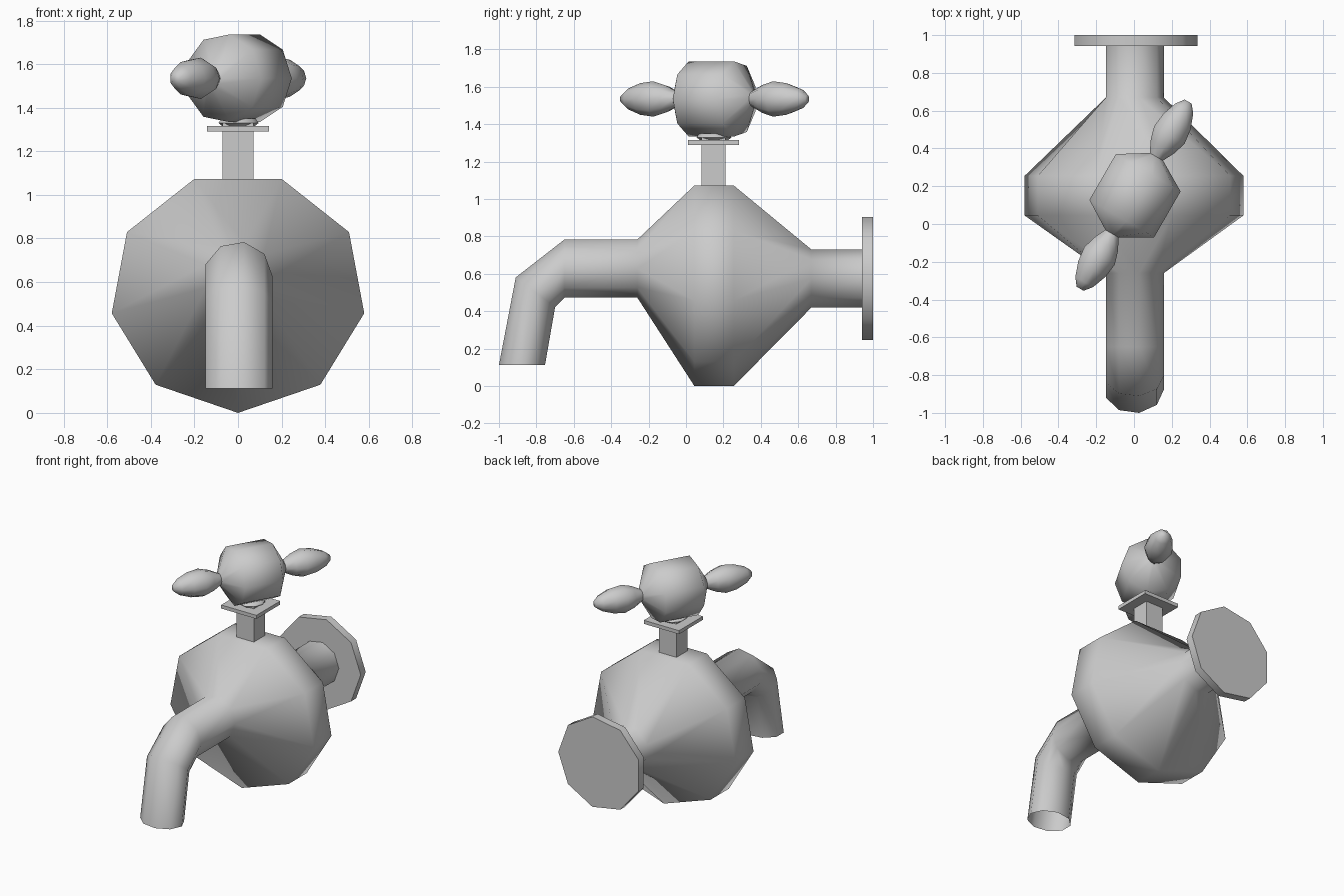
import bpy, bmesh
from math import sin, cos, radians
from mathutils import Vector

if "Cube" in bpy.data.objects:
    bpy.data.objects.remove(bpy.data.objects["Cube"])

N = 9  # sides of every round section


def ring(center, u, v, phase=0.0):
    """Nine-sided section spanned by the two half-axis vectors u and v."""
    c, u, v = Vector(center), Vector(u), Vector(v)
    return [c + u * cos(radians(phase + 40 * i)) + v * sin(radians(phase + 40 * i))
            for i in range(N)]


def loft(name, rings, cap_start=True, cap_end=True):
    bm = bmesh.new()
    loops = [[bm.verts.new(p) for p in r] for r in rings]
    for a, b in zip(loops, loops[1:]):
        for i in range(N):
            j = (i + 1) % N
            bm.faces.new((a[i], a[j], b[j], b[i]))
    if cap_start:
        bm.faces.new(loops[0][::-1])
    if cap_end:
        bm.faces.new(loops[-1])
    bmesh.ops.recalc_face_normals(bm, faces=bm.faces)
    mesh = bpy.data.meshes.new(name)
    bm.to_mesh(mesh)
    bm.free()
    obj = bpy.data.objects.new(name, mesh)
    bpy.context.collection.objects.link(obj)
    smooth(obj, 70)
    return obj


def smooth(obj, angle):
    bpy.ops.object.select_all(action='DESELECT')
    obj.select_set(True)
    bpy.context.view_layer.objects.active = obj
    bpy.ops.object.shade_smooth_by_angle(angle=radians(angle))


def box(name, size, center):
    bpy.ops.mesh.primitive_cube_add(size=1, location=center)
    obj = bpy.context.object
    obj.name = name
    obj.scale = size
    bpy.ops.object.transform_apply(location=False, rotation=False, scale=True)
    return obj


def upright(y, z, r):
    return ring((0, y, z), (r, 0, 0), (0, 0, r))


def belly(y):
    return ring((0, y, 0.553), (0.588, 0, 0), (0, 0, 0.553), -10)


# Open spout, bulging body and inlet pipe as one continuous shell
loft("tap_body", [
    ring((0, -0.877, 0.112), (0.158, 0, 0), (0, -0.125, 0)),
    ring((0, -0.805, 0.502), (0.158, 0, 0), (0, -0.107, 0.08)),
    upright(-0.65, 0.628, 0.158),
    upright(-0.26, 0.628, 0.158),
    belly(0.045),
    belly(0.255),
    upright(0.67, 0.575, 0.158),
    upright(0.95, 0.575, 0.158),
], cap_start=False)

# Wall flange
loft("wall_flange", [upright(0.942, 0.575, 0.335), upright(1.0, 0.575, 0.335)])

# Square stem, plate and round collar
box("valve_stem", (0.14, 0.127, 0.33), (0, 0.147, 1.165))
box("stem_plate", (0.285, 0.275, 0.026), (0, 0.147, 1.303))
loft("handle_collar", [ring((0, 0.15, z), (r, 0, 0), (0, r, 0))
                       for z, r in ((1.31, 0.07), (1.33, 0.095), (1.35, 0.08))])

# Handle: knob with two lobes, turned around a horizontal diagonal axis
axis = Vector((cos(radians(60)), sin(radians(60)), 0))
side = Vector((axis.y, -axis.x, 0))
half = [(0.14, 0.204), (0.235, 0.042), (0.30, 0.075), (0.37, 0.096),
        (0.45, 0.086), (0.53, 0.056), (0.572, 0.022)]
profile = [(-d, r) for d, r in reversed(half)] + half
loft("handle", [ring(Vector((0, 0.153, 1.535)) + axis * d, side * r, (0, 0, r))
                for d, r in profile])
